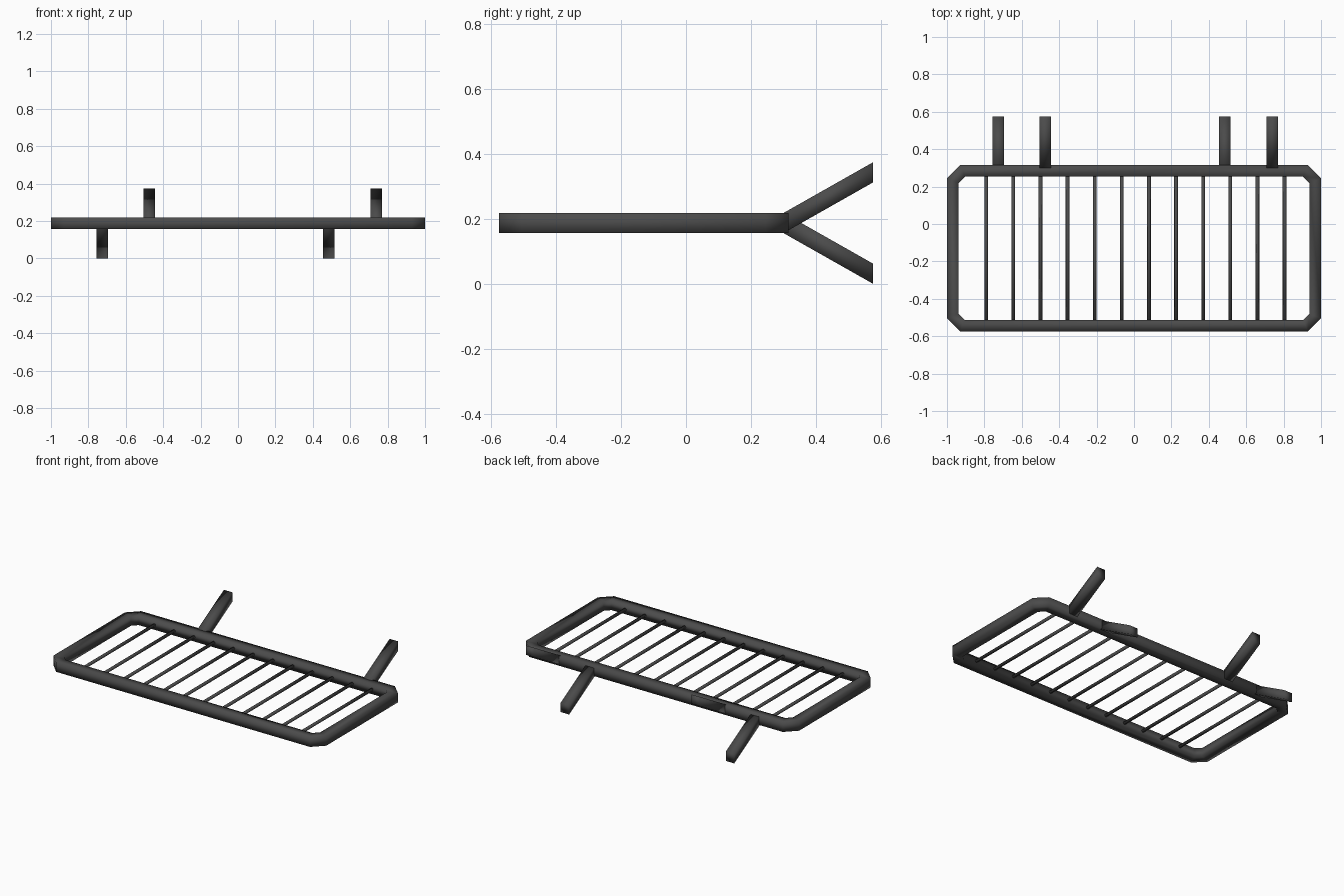
import bpy, bmesh, math
from mathutils import Vector

cube = bpy.data.objects.get("Cube")
if cube:
    bpy.data.objects.remove(cube)

metal = bpy.data.materials.new("dark grey metal")
metal.use_nodes = True
colour = (0.07, 0.07, 0.07, 1)
metal.diffuse_color = colour
metal.node_tree.nodes["Principled BSDF"].inputs["Base Color"].default_value = colour

BAR = 0.062                      # bar thickness
MID = 0.187                      # height of the frame centre
BACK, FRONT, TIP = 0.315, -0.575, 0.575


def finish(bm, name):
    bmesh.ops.recalc_face_normals(bm, faces=bm.faces)
    mesh = bpy.data.meshes.new(name)
    bm.to_mesh(mesh)
    bm.free()
    mesh.materials.append(metal)
    for face in mesh.polygons:
        face.use_smooth = True
    obj = bpy.data.objects.new(name, mesh)
    bpy.context.collection.objects.link(obj)
    return obj


def loft(name, rings, closed):
    """Skin a list of point rings, closing the loop or capping the ends."""
    bm = bmesh.new()
    rows = [[bm.verts.new(p) for p in ring] for ring in rings]
    n = len(rows[0])
    pairs = list(zip(rows, rows[1:])) + ([(rows[-1], rows[0])] if closed else [])
    for a, b in pairs:
        for i in range(n):
            j = (i + 1) % n
            bm.faces.new((a[i], a[j], b[j], b[i]))
    if not closed:
        bm.faces.new(rows[0])
        bm.faces.new(rows[-1])
    return finish(bm, name)


def outline(inset, z):
    """Rectangle with cut corners, moved inwards by inset."""
    cut = 0.07 - inset * (2 - math.sqrt(2))
    x, back, front = 1 - inset, BACK - inset, FRONT + inset
    right = [(x - cut, front), (x, front + cut), (x, back - cut), (x - cut, back)]
    left = [(-px, py) for px, py in reversed(right)]
    return [Vector((px, py, z)) for px, py in right + left]


# Outer frame: square bar with cut corners
low, high = MID - BAR / 2, MID + BAR / 2
loft("frame", [outline(0, low), outline(0, high),
               outline(BAR, high), outline(BAR, low)], True)


# Slanted mounting struts with upright cut ends
def strut(name, x, direction):
    def ring(y, z):
        h = BAR / 2
        return [(x + sx * h, y, z + sz * h)
                for sx, sz in ((-1, -1), (1, -1), (1, 1), (-1, 1))]
    start = BACK - 0.015
    rise = (TIP - start) * 0.566 * direction
    loft(name, [ring(start, MID), ring(TIP, MID + rise)], False)


strut("upper_strut_right", -0.475, 1)
strut("upper_strut_left", 0.74, 1)
strut("lower_strut_right", -0.725, -1)
strut("lower_strut_left", 0.485, -1)

# Thin rods across the frame
for i in range(12):
    x = -0.79 + i * 0.145
    ends = [[(x + 0.01 * math.cos(a), y, MID + 0.01 * math.sin(a))
             for a in (k * math.tau / 8 for k in range(8))]
            for y in (FRONT + BAR / 2, BACK - BAR / 2)]
    loft(f"rod_{i + 1}", ends, False)
